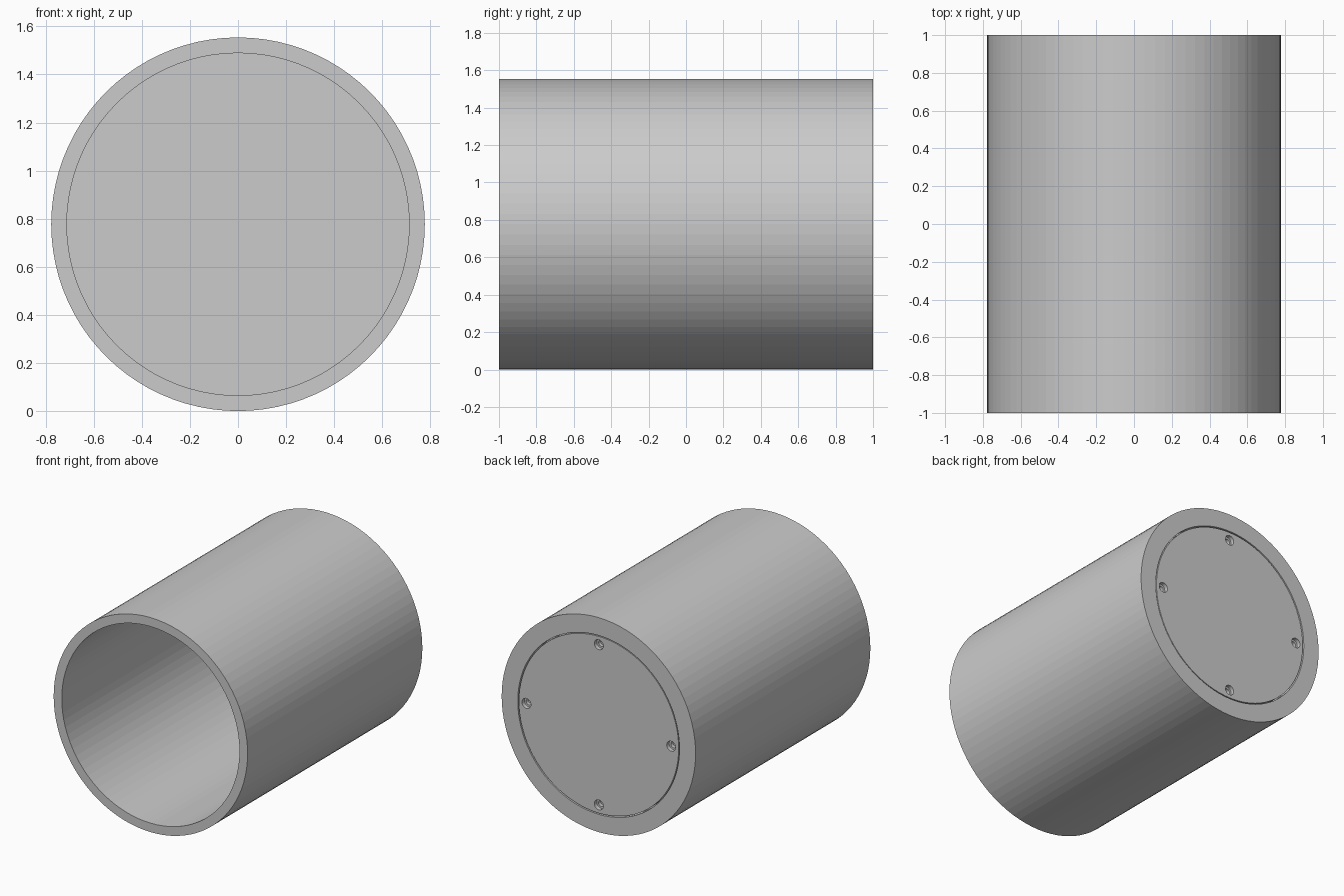
import bpy, bmesh
from math import sin, cos, pi

if "Cube" in bpy.data.objects:
    bpy.data.objects.remove(bpy.data.objects["Cube"])

R, SEG = 0.777, 88


def lathe(name, profile, seg=SEG):
    """Revolve a closed (radius, y) profile about the tube axis; radius 0 makes a pole."""
    bm = bmesh.new()
    rings = []
    for r, y in profile:
        if r == 0:
            rings.append([bm.verts.new((0, y, R))] * seg)
        else:
            rings.append([bm.verts.new((r * sin(2 * pi * i / seg), y, R + r * cos(2 * pi * i / seg)))
                          for i in range(seg)])
    for a, b in zip(rings, rings[1:] + rings[:1]):
        for i in range(seg):
            j = (i + 1) % seg
            quad = list(dict.fromkeys((a[i], a[j], b[j], b[i])))
            if len(quad) > 2:
                bm.faces.new(quad)
    bmesh.ops.recalc_face_normals(bm, faces=bm.faces)
    mesh = bpy.data.meshes.new(name)
    bm.to_mesh(mesh)
    bm.free()
    obj = bpy.data.objects.new(name, mesh)
    bpy.context.collection.objects.link(obj)
    return obj


# Hollow housing: open front, closed floor, shallow round seat in the back
lathe("housing", [(0, 0.90), (0.712, 0.90), (0.712, -1), (R, -1),
                  (R, 1), (0.648, 1), (0.648, 0.94), (0, 0.94)])

# Cover plate sitting flush in the seat with a thin gap around it
cover = lathe("back_cover", [(0, 0.945), (0.640, 0.945), (0.640, 0.998), (0, 0.998)])

# Four screw holes: wide counterbore with a narrower bore below
for k in range(4):
    a = k * pi / 2
    for radius, y0 in ((0.036, 0.97), (0.022, 0.93)):
        bpy.ops.mesh.primitive_cylinder_add(
            vertices=24, radius=radius, depth=1.1 - y0,
            location=(0.58 * sin(a), (1.1 + y0) / 2, R + 0.58 * cos(a)), rotation=(pi / 2, 0, 0))
        cutter = bpy.context.object
        cutter.name = "hole_cutter"
        cutter.hide_render = True
        cutter.hide_set(True)
        mod = cover.modifiers.new("screw_hole", "BOOLEAN")
        mod.operation, mod.solver, mod.object = "DIFFERENCE", "EXACT", cutter
